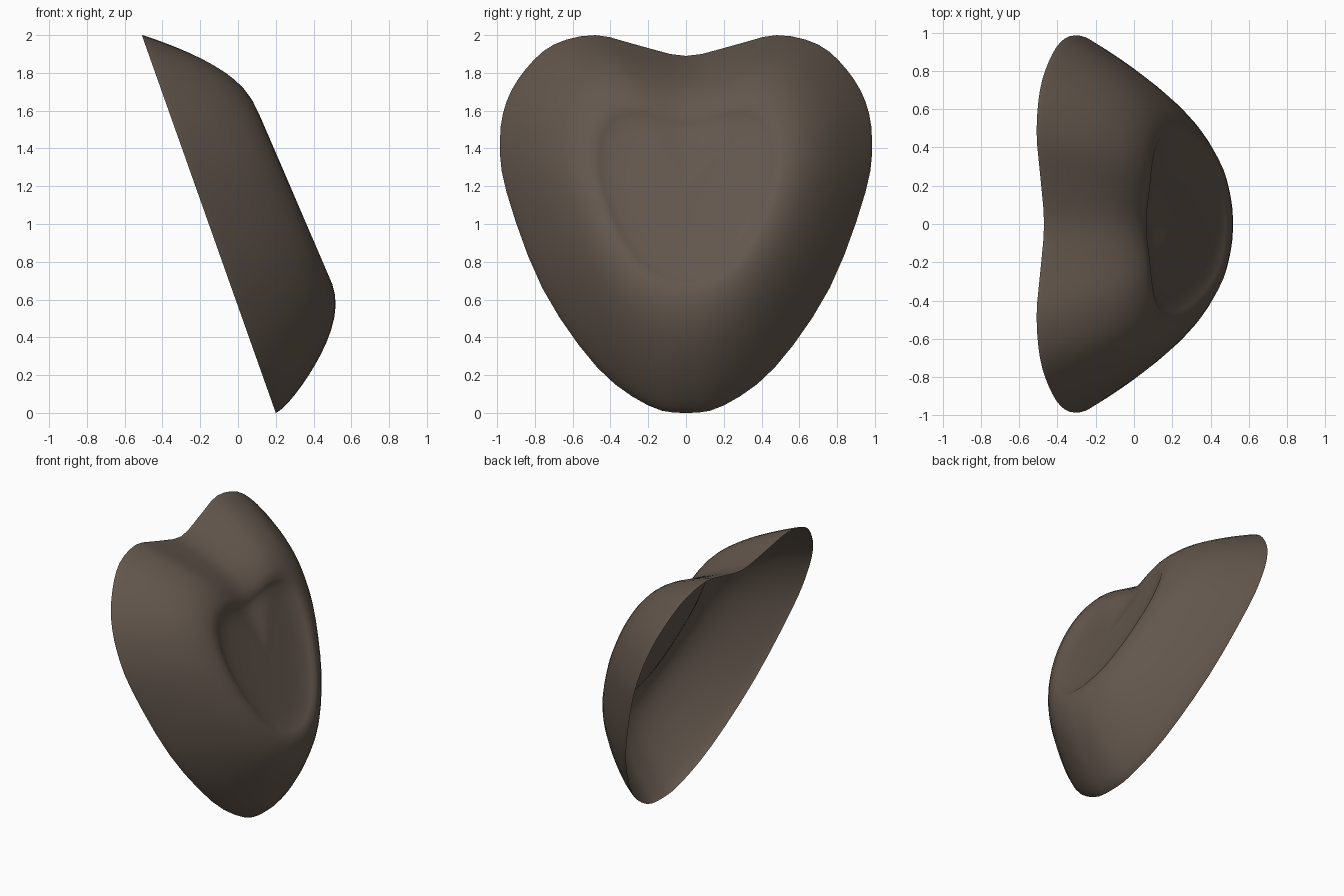
import bpy, bmesh, math
from mathutils import Vector

if "Cube" in bpy.data.objects:
    bpy.data.objects.remove(bpy.data.objects["Cube"])

# Matching half outlines (y, distance along the tilted rim plane)
RIM = [(0, 0), (.2, .042), (.47, .255), (.76, .70), (.95, 1.24), (.985, 1.53),
       (.95, 1.75), (.85, 1.93), (.7, 2.07), (.48, 2.123), (.25, 2.065), (0, 2.006)]
CAP = [(0, .54), (.1, .555), (.24, .64), (.37, .84), (.46, 1.1), (.48, 1.27),
       (.47, 1.4), (.43, 1.49), (.36, 1.54), (.26, 1.555), (.13, 1.53), (0, 1.51)]
SUB = 3


def closed_curve(half):
    """Mirror a half outline and smooth it."""
    pts = [Vector(p) for p in half]
    pts += [Vector((-p[0], p[1])) for p in half[-2:0:-1]]
    n, out = len(pts), []
    for i in range(n):
        a, b, c, d = (pts[(i + k) % n] for k in (-1, 0, 1, 2))
        for j in range(SUB):
            t = j / SUB
            out.append(.5 * (2 * b + (c - a) * t + (2 * a - 5 * b + 4 * c - d) * t * t
                             + (3 * b - a - 3 * c + d) * t ** 3))
    return out


def place(y, v, h):
    """Tilted rim plane coordinates to world."""
    return Vector((.2 - .334 * v + .942 * h, y, .942 * v + .334 * h))


def cap_height(p):
    h = .51 - .065 * (p.y - .54)
    if p.y > 1.3:                       # groove between the two lobes
        h -= .055 * math.exp(-(p.x / .2) ** 2)
    return h


rim, cap = closed_curve(RIM), closed_curve(CAP)
n = len(rim)
bm = bmesh.new()
rings = []

# Domed side wall from the open rim up to the cap edge
for k in range(15):
    s = k / 14
    s = s * s * (1.5 - .5 * s)          # finer near the rim
    ring = []
    for a, b in zip(rim, cap):
        p = a.lerp(b, s)
        low = max(0, 1 - a.y / 1.4)
        w = .05 + .25 * low
        f = (1 - w) * math.sin(s * math.pi / 2) + w * math.sqrt(max(0, 1 - (1 - s) ** 2))
        ring.append(bm.verts.new(place(p.x, p.y, cap_height(b) * f)))
    rings.append(ring)

# Shallow dished cap
centre = Vector((0, 1.12))
for scale, depth in ((.95, .012), (.85, .026), (.7, .034), (.45, .038), (.2, .04)):
    ring = []
    for b in cap:
        p = centre.lerp(b, scale)
        flat = .51 - .065 * (p.y - .54)
        h = flat + (cap_height(b) - flat) * scale ** 2 - depth
        ring.append(bm.verts.new(place(p.x, p.y, h)))
    rings.append(ring)

for r0, r1 in zip(rings, rings[1:]):
    for i in range(n):
        j = (i + 1) % n
        bm.faces.new((r0[i], r0[j], r1[j], r1[i]))
mid = bm.verts.new(place(0, 1.12, .51 - .065 * .58 - .04))
for i in range(n):
    bm.faces.new((rings[-1][i], rings[-1][(i + 1) % n], mid))

mesh = bpy.data.meshes.new("heart_shell")
bm.to_mesh(mesh)
bm.free()
shell = bpy.data.objects.new("heart_shell", mesh)
bpy.context.collection.objects.link(shell)

mat = bpy.data.materials.new("dark taupe")
mat.diffuse_color = (.125, .095, .074, 1)
mat.use_nodes = True
mat.node_tree.nodes["Principled BSDF"].inputs["Base Color"].default_value = mat.diffuse_color
mesh.materials.append(mat)
bpy.context.view_layer.objects.active = shell
shell.select_set(True)
bpy.ops.object.shade_smooth_by_angle(angle=math.radians(40))
